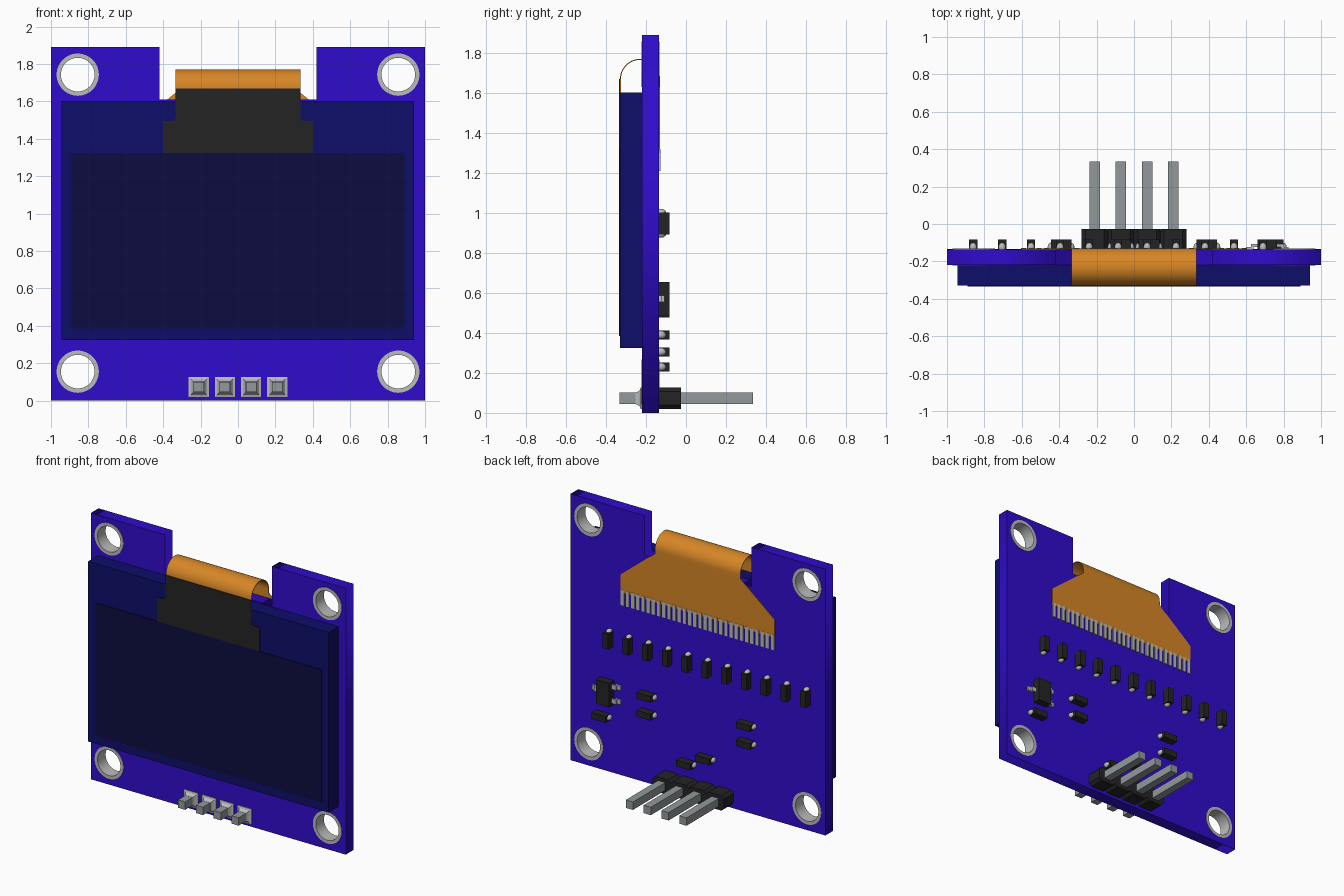
import bpy, bmesh, math
from mathutils import Matrix, Vector

cube = bpy.data.objects.get("Cube")
if cube:
    bpy.data.objects.remove(cube, do_unlink=True)


def material(name, r, g, b):
    lin = [(c / 255 / 12.92) if c < 11 else ((c / 255 + 0.055) / 1.055) ** 2.4 for c in (r, g, b)]
    m = bpy.data.materials.new(name)
    m.use_nodes = True
    m.diffuse_color = (*lin, 1)
    m.node_tree.nodes["Principled BSDF"].inputs["Base Color"].default_value = (*lin, 1)
    return m


BLUE = material("board_blue", 48, 12, 204)
NAVY = material("glass_navy", 13, 13, 106)
SCREEN = material("screen_dark_blue", 12, 12, 64)
BLACK = material("plastic_black", 36, 36, 36)
ORANGE = material("cable_orange", 214, 134, 38)
SOLDER = material("solder_silver", 188, 188, 188)
PIN = material("pin_grey", 146, 153, 155)


def finish(name, bm, mat, smooth=False):
    bmesh.ops.recalc_face_normals(bm, faces=bm.faces[:])
    me = bpy.data.meshes.new(name)
    bm.to_mesh(me)
    bm.free()
    ob = bpy.data.objects.new(name, me)
    bpy.context.collection.objects.link(ob)
    me.materials.append(mat)
    if smooth:
        bpy.ops.object.select_all(action='DESELECT')
        ob.select_set(True)
        bpy.context.view_layer.objects.active = ob
        bpy.ops.object.shade_smooth_by_angle(angle=math.radians(35))
    return ob


def boxes(name, ranges, mat):
    """One object made of boxes, each given as (x0, x1, y0, y1, z0, z1)."""
    bm = bmesh.new()
    for x0, x1, y0, y1, z0, z1 in ranges:
        m = Matrix.Translation(((x0 + x1) / 2, (y0 + y1) / 2, (z0 + z1) / 2))
        bmesh.ops.create_cube(bm, size=1, matrix=m @ Matrix.Diagonal((x1 - x0, y1 - y0, z1 - z0, 1)))
    return finish(name, bm, mat)


def loft(name, rings, mat, close=False, smooth=False):
    """Skin a list of equal-length point rings; cap the ends or close the loop."""
    bm = bmesh.new()
    vs = [[bm.verts.new(p) for p in ring] for ring in rings]
    n = len(vs[0])
    for a, b in zip(vs, vs[1:] + (vs[:1] if close else [])):
        for i in range(n):
            bm.faces.new((a[i], a[(i + 1) % n], b[(i + 1) % n], b[i]))
    if not close:
        bm.faces.new(vs[0])
        bm.faces.new(vs[-1])
    return finish(name, bm, mat, smooth)


def plate(name, xz, y0, y1, mat):
    return loft(name, [[(x, y, z) for x, z in xz] for y in (y0, y1)], mat)


def circle(cx, cz, r, n=48):
    return [(cx + r * math.cos(2 * math.pi * i / n), cz + r * math.sin(2 * math.pi * i / n)) for i in range(n)]


FRONT, BACK = -0.22, -0.135
HOLES = [(sx * 0.857, z) for sx in (-1, 1) for z in (0.155, 1.743)]

# Circuit board: notched outline with four round holes
curve = bpy.data.curves.new("circuit_board", 'CURVE')
curve.dimensions = '2D'
curve.fill_mode = 'BOTH'
curve.extrude = (BACK - FRONT) / 2
outline = [(-1, 0), (1, 0), (1, 1.89), (0.42, 1.89), (0.42, 1.61), (-0.42, 1.61), (-0.42, 1.89), (-1, 1.89)]
for pts in [outline] + [circle(x, z, 0.1) for x, z in HOLES]:
    sp = curve.splines.new('POLY')
    sp.points.add(len(pts) - 1)
    sp.use_cyclic_u = True
    for p, (x, z) in zip(sp.points, pts):
        p.co = (x, z, 0, 1)
board = bpy.data.objects.new("circuit_board", curve)
bpy.context.collection.objects.link(board)
board.location.y = (FRONT + BACK) / 2
board.rotation_euler.x = math.pi / 2
curve.materials.append(BLUE)
bpy.ops.object.select_all(action='DESELECT')
board.select_set(True)
bpy.context.view_layer.objects.active = board
bpy.ops.object.convert(target='MESH')

# Plated mounting holes
for x, z in HOLES:
    section = [(0.113, FRONT - 0.003), (0.09, FRONT - 0.003), (0.09, BACK + 0.003), (0.113, BACK + 0.003)]
    loft("mounting_ring", [[(px, y, pz) for px, pz in circle(x, z, r)] for r, y in section],
         SOLDER, close=True, smooth=True)

# Display glass, active screen and black tape
boxes("display_glass", [(-0.945, 0.942, -0.33, FRONT, 0.325, 1.603)], NAVY)
boxes("display_screen", [(-0.89, 0.89, -0.334, -0.33, 0.385, 1.325)], SCREEN)
half = [(0.402, 1.325), (0.402, 1.495), (0.35, 1.495), (0.335, 1.51), (0.335, 1.67)]
plate("cable_tape", half + [(-x, z) for x, z in reversed(half)], -0.335, -0.33, BLACK)

# Flexible cable: thin strip bent over the notch, then a flared tail on the back
N = 24


def bend(r):
    arc = [(-0.23 - r * math.cos(math.pi * i / N), 1.67 + r * math.sin(math.pi * i / N)) for i in range(N + 1)]
    return [(-0.23 - r, 1.6)] + arc + [(-0.23 + r, 1.64)]


strip = bend(0.1) + bend(0.095)[::-1]
bm = bmesh.new()
sides = [[bm.verts.new((x, y, z)) for y, z in strip] for x in (-0.335, 0.335)]
n = len(strip)
for i in range(n):
    j = (i + 1) % n
    bm.faces.new((sides[0][i], sides[0][j], sides[1][j], sides[1][i]))
for s in sides:
    for i in range(n // 2 - 1):
        bm.faces.new((s[i], s[i + 1], s[n - 2 - i], s[n - 1 - i]))
finish("cable_bend", bm, ORANGE, smooth=True)
half = [(0.605, 1.30), (0.605, 1.425), (0.335, 1.645)]
plate("cable_tail", half + [(-x, z) for x, z in reversed(half)], BACK, -0.13, ORANGE)

# Row of cable contacts
boxes("cable_contacts", [(x - 0.013, x + 0.013, BACK, -0.128, 1.21, 1.32)
                         for x in [-0.59 + i * 1.18 / 29 for i in range(30)]], SOLDER)

# Chip components: black body with a solder bead at each end
upright = [(-0.86 + 0.155 * i, 0.948) for i in range(11)]
flat = [(0.745, 0.39), (0.39, 0.627), (0.39, 0.50), (-0.39, 0.627), (-0.39, 0.50), (0.08, 0.23), (-0.07, 0.305)]
bodies, beads = [], []
for parts, hx, hz in ((upright, 0.022, 0.055), (flat, 0.055, 0.022)):
    for x, z in parts:
        bodies.append((x - hx, x + hx, BACK, -0.082, z - hz, z + hz))
        for s in (-1, 1):
            beads.append((x + s * 0.052 * (hx > hz), z + s * 0.052 * (hz > hx)))
boxes("chip_components", bodies, BLACK)
bm = bmesh.new()
for x, z in beads:
    m = Matrix.Translation((x, BACK + 0.01, z)) @ Matrix.Diagonal((0.02, 0.026, 0.02, 1))
    bmesh.ops.create_uvsphere(bm, u_segments=12, v_segments=8, radius=1, matrix=m)
finish("solder_beads", bm, SOLDER, smooth=True)

# Three-legged regulator
boxes("regulator_body", [(0.66, 0.765, BACK, -0.082, 0.485, 0.655)], BLACK)
legs = []
for x, z, s in ((0.66, 0.62, -1), (0.66, 0.52, -1), (0.765, 0.57, 1)):
    for a, b, y0, y1 in ((0, 0.03, -0.122, -0.108), (0.02, 0.034, BACK, -0.108), (0.02, 0.06, BACK, -0.122)):
        x0, x1 = sorted((x + s * a, x + s * b))
        legs.append((x0, x1, y0, y1, z - 0.016, z + 0.016))
boxes("regulator_legs", legs, SOLDER)

# Pin header: chamfered blocks, square pins and flared solder joints
for x in (-0.21, -0.07, 0.07, 0.21):
    cz, w, h, c = 0.073, 0.0695, 0.053, 0.02
    plate("header_block", [(x - w, cz - h + c), (x - w + c, cz - h), (x + w - c, cz - h), (x + w, cz - h + c),
                           (x + w, cz + h - c), (x + w - c, cz + h), (x - w + c, cz + h), (x - w, cz + h - c)],
          BACK, -0.026, BLACK)
    boxes("header_pin", [(x - 0.028, x + 0.028, -0.333, 0.335, cz - 0.028, cz + 0.028)], PIN)
    joint = [(0.054, FRONT), (0.054, -0.226), (0.042, -0.23), (0.034, -0.24), (0.029, -0.252)]
    loft("solder_joint", [[(x + a * r, y, cz + b * r) for a, b in ((-1, -1), (1, -1), (1, 1), (-1, 1))]
                          for r, y in joint], SOLDER)
boxes("header_core", [(-0.2, 0.2, BACK, -0.03, 0.042, 0.104)], BLACK)
